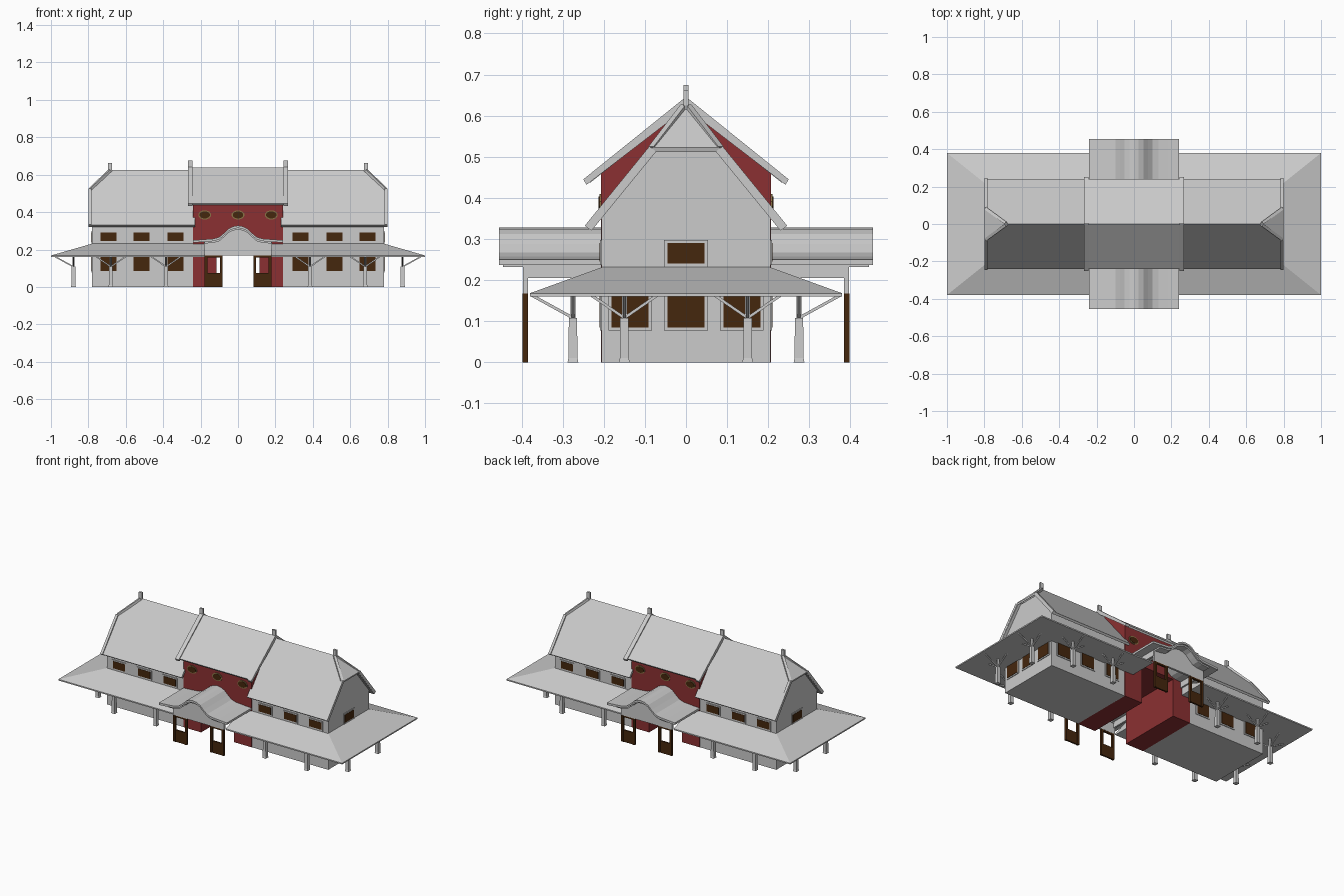
import bpy, bmesh, math
from mathutils import Vector

if "Cube" in bpy.data.objects:
    bpy.data.objects.remove(bpy.data.objects["Cube"])


def material(name, col):
    m = bpy.data.materials.new(name)
    m.diffuse_color = (*col, 1)
    m.use_nodes = True
    m.node_tree.nodes["Principled BSDF"].inputs["Base Color"].default_value = m.diffuse_color
    return m


RED = material("red_wall", (0.26, 0.03, 0.032))
BROWN = material("dark_wood", (0.06, 0.02, 0.004))
BRASS = material("window_trim", (0.25, 0.17, 0.06))


def mesh(name, verts, faces, mirror="", mat=None, thick=0):
    bm = bmesh.new()
    vs = [bm.verts.new(v) for v in verts]
    for f in faces:
        bm.faces.new([vs[i] for i in f])
    bmesh.ops.recalc_face_normals(bm, faces=bm.faces)
    me = bpy.data.meshes.new(name)
    bm.to_mesh(me)
    bm.free()
    ob = bpy.data.objects.new(name, me)
    bpy.context.collection.objects.link(ob)
    if mat:
        me.materials.append(mat)
    if thick:
        s = ob.modifiers.new("thickness", "SOLIDIFY")
        s.thickness = thick
        s.offset = -1
    if mirror:
        m = ob.modifiers.new("mirror", "MIRROR")
        m.use_axis = ("x" in mirror, "y" in mirror, False)
        m.use_mirror_merge = False
    return ob


def loft(name, rings, **kw):
    # closed rings of equal length, capped at both ends
    n = len(rings[0])
    faces = [tuple(range(n)), tuple(range((len(rings) - 1) * n, len(rings) * n))]
    for r in range(len(rings) - 1):
        for i in range(n):
            j = (i + 1) % n
            faces.append((r * n + i, r * n + j, r * n + n + j, r * n + n + i))
    return mesh(name, [p for r in rings for p in r], faces, **kw)


def prism_x(name, prof, x0, x1, **kw):
    return loft(name, [[(x, y, z) for y, z in prof] for x in (x0, x1)], **kw)


def prism_y(name, prof, y0, y1, **kw):
    return loft(name, [[(x, y, z) for x, z in prof] for y in (y0, y1)], **kw)


def box(name, x0, x1, y0, y1, z0, z1, **kw):
    return prism_x(name, [(y0, z0), (y1, z0), (y1, z1), (y0, z1)], x0, x1, **kw)


def bar(name, p, q, w, h, **kw):
    # square bar between two points
    p, q = Vector(p), Vector(q)
    d = (q - p).normalized()
    s = d.cross(Vector((0, 0, 1))).normalized() * w / 2
    u = s.cross(d).normalized() * h / 2
    return loft(name, [[c + s + u, c - s + u, c - s - u, c + s - u] for c in (p, q)], **kw)


# grey wings with clipped gable ends
prism_x("wing_wall", [(-.205, 0), (.205, 0), (.205, .352), (.07, .518), (-.07, .518), (-.205, .352)],
        .24, .78, mirror="x")
# main roof: two slopes and a small hip
mesh("wing_roof",
     [(.23, -.24, .33), (.8, -.24, .33), (.8, -.082, .522), (.685, 0, .625), (.23, 0, .625),
      (.8, .082, .522), (.8, .24, .33), (.23, .24, .33)],
     [(0, 1, 2, 3, 4), (4, 3, 5, 6, 7), (2, 5, 3)], mirror="x", thick=.014)
bar("verge_trim", (.792, .239, .327), (.792, .082, .52), .016, .018, mirror="xy")
bar("hip_trim", (.792, .082, .52), (.685, .004, .622), .016, .014, mirror="xy")
box("end_finial", .674, .696, -.006, .006, .6, .663, mirror="x")

# red centre block with a passage through it
box("passage_wall", .115, .241, -.207, .207, 0, .24, mirror="x", mat=RED)
prism_x("centre_wall", [(-.207, .24), (.207, .24), (.207, .458), (0, .622), (-.207, .458)],
        -.241, .241, mat=RED)
prism_x("centre_roof", [(-.24, .447), (0, .638), (.24, .447), (.233, .437), (0, .622), (-.233, .437)],
        -.245, .245)
prism_x("roof_rib", [(-.25, .445), (0, .646), (.25, .445), (.242, .432), (0, .618), (-.242, .432)],
        .242, .268, mirror="x")
box("centre_finial", .243, .267, -.006, .006, .6, .675, mirror="x")

# oval windows
for cx in (-.178, 0, .178):
    for nm, rx, rz, d, mt in (("oval_frame", .035, .025, .211, BRASS), ("oval_glass", .029, .019, .213, BROWN)):
        ring = [(cx + rx * math.cos(a), .385 + rz * math.sin(a))
                for a in (math.tau * (i + .5) / 12 for i in range(12))]
        prism_y(nm, ring, .2, d, mirror="y", mat=mt)


# rectangular windows, framed panes on the long sides and the ends
def window(c, w, z0, z1, end):
    for nm, g, d, mt in (("window_frame", .008, .004, None), ("window_pane", 0, .006, BROWN)):
        a, b = c - w / 2 - g, c + w / 2 + g
        if end:
            box(nm, .77, .78 + d, a, b, z0 - g, z1 + g, mirror="x", mat=mt)
        else:
            box(nm, a, b, .2, .205 + d, z0 - g, z1 + g, mirror="xy", mat=mt)


for x in (.692, .515, .335):
    window(x, .086, .085, .165, False)
    window(x, .086, .245, .29, False)
for y in (-.136, 0, .136):
    window(y, .09, .085, .165, True)
window(0, .09, .24, .29, True)

# veranda roof wrapping each wing
path = [((.18, -.38), (.18, -.2)), ((1, -.38), (.775, -.2)), ((1, .38), (.775, .2)), ((.18, .38), (.18, .2))]
loft("veranda_roof", [[(*o, .16), (*o, .168), (*i, .233), (*i, .16)] for o, i in path], mirror="x")


# veranda posts, each with three braces
def post(x, y, out):
    loft("veranda_post", [[(x + sx * w, y + sy * w, z) for sx, sy in ((-1, -1), (1, -1), (1, 1), (-1, 1))]
                          for z, w in ((0, .013), (.01, .011), (.108, .01), (.108, .006), (.162, .006))],
         mirror="xy")
    side = Vector((out[1], out[0]))
    for d in (Vector(out) * .1, side * .08, -side * .08):
        bar("post_brace", (x, y, .108), (x + d.x, y + d.y, .163), .007, .007, mirror="xy")


post(.68, .275, (0, 1))
post(.385, .275, (0, 1))
post(.88, .15, (1, 0))

# wavy entrance canopy
half = [(0, .328), (.025, .324), (.05, .312), (.075, .288), (.1, .267), (.13, .258), (.18, .254), (.24, .25)]
top = [(-x, z) for x, z in half[:0:-1]] + half
prism_y("canopy_roof", top + [(x, z - .013) for x, z in reversed(top)], .2, .455, mirror="y")
trim = [p for p in top if abs(p[0]) < .2]
prism_y("canopy_trim", [(x, z - .008) for x, z in trim] + [(x, z - .022) for x, z in reversed(trim)],
        .38, .445, mirror="y")
prism_y("canopy_fascia", [(x, z - .01) for x, z in trim] + [(.18, .167), (-.18, .167)], .384, .397, mirror="y")
box("canopy_beam", .17, .182, .2, .39, .205, .25, mirror="xy")

# entrance screens under the canopy
box("screen_panel", .082, .178, .386, .396, 0, .075, mirror="xy", mat=BROWN)
for x in (.082, .164):
    box("screen_post", x, x + .014, .384, .398, 0, .167, mirror="xy", mat=BROWN)
box("screen_rail", .082, .178, .385, .397, .158, .167, mirror="xy", mat=BROWN)
